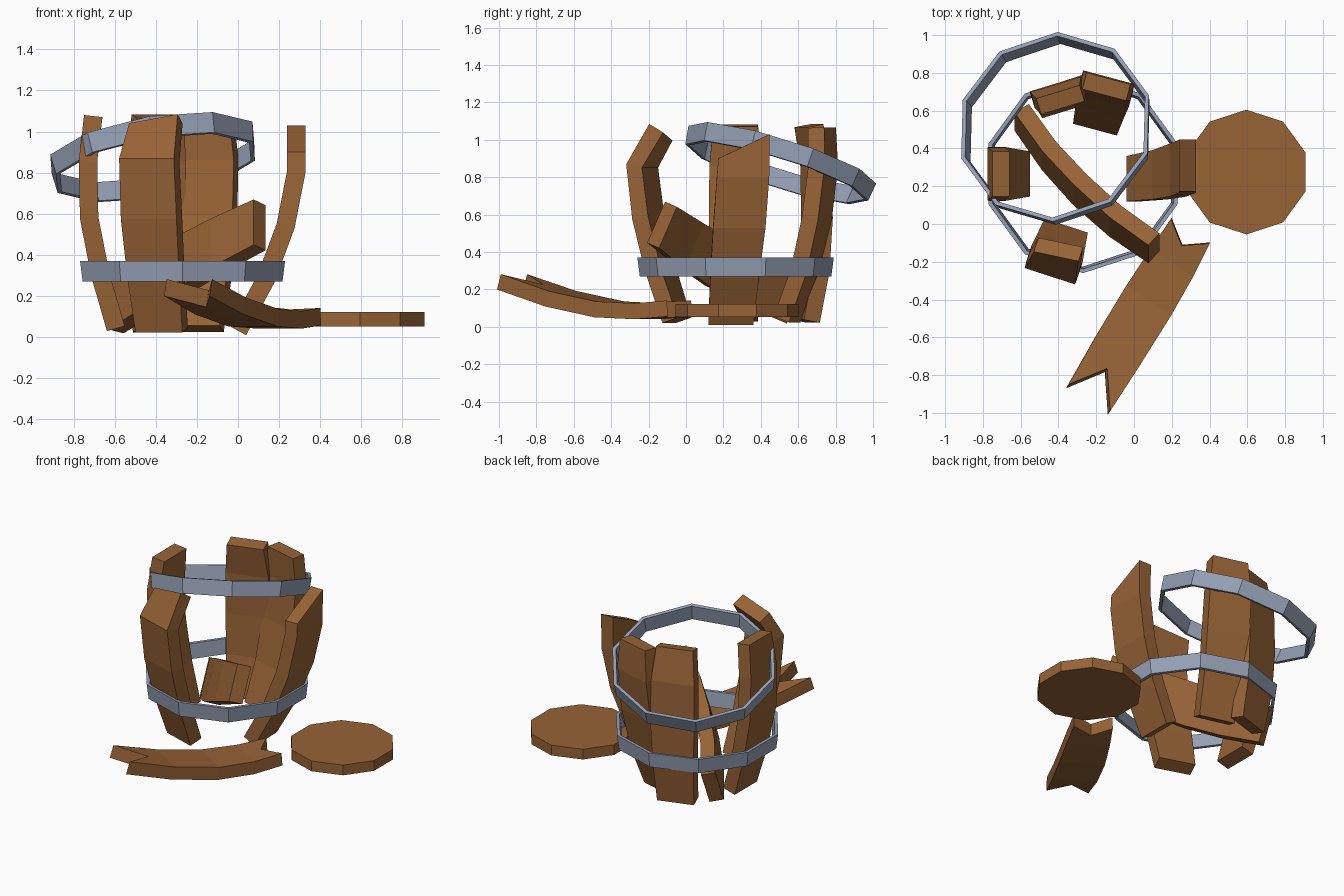
import bpy, bmesh, math
from mathutils import Vector, Matrix

if "Cube" in bpy.data.objects:
    bpy.data.objects.remove(bpy.data.objects["Cube"])

def material(name, rgb):
    m = bpy.data.materials.new(name)
    m.diffuse_color = (*rgb, 1)
    m.use_nodes = True
    m.node_tree.nodes["Principled BSDF"].inputs["Base Color"].default_value = m.diffuse_color
    return m

WOOD = material("wood", (0.31, 0.125, 0.037))
METAL = material("metal", (0.30, 0.35, 0.46))
BARREL = Vector((-0.27, 0.265, 0))

def finish(name, bm, mat):
    bmesh.ops.recalc_face_normals(bm, faces=bm.faces)
    me = bpy.data.meshes.new(name)
    bm.to_mesh(me)
    bm.free()
    me.materials.append(mat)
    ob = bpy.data.objects.new(name, me)
    bpy.context.collection.objects.link(ob)
    return ob

def stave(name, centres, across, widths, thick=0.09, start=(0, 0, 0), end=(0, 0, 0)):
    """Bent plank; start/end push left, middle and right of each end along the plank."""
    pts = [Vector(c) for c in centres]
    u = Vector(across).normalized()
    last = len(pts) - 1
    bm = bmesh.new()
    rings = []
    for i, p in enumerate(pts):
        t = Vector()
        if i > 0:
            t += (p - pts[i - 1]).normalized()
        if i < last:
            t += (pts[i + 1] - p).normalized()
        t.normalize()
        n = t.cross(u).normalized() * thick / 2
        off = start if i == 0 else end if i == last else (0, 0, 0)
        row = [p + u * widths[i] * (k - 1) / 2 + t * off[k] for k in range(3)]
        rings.append([bm.verts.new(q) for q in
                      [r + n for r in row] + [r - n for r in reversed(row)]])
    for a, b in zip(rings, rings[1:]):
        for k in range(6):
            j = (k + 1) % 6
            bm.faces.new((a[k], a[j], b[j], b[k]))
    for r in (rings[0], rings[-1]):
        bm.faces.new((r[0], r[1], r[4], r[5]))
        bm.faces.new((r[1], r[2], r[3], r[4]))
    return finish(name, bm, WOOD)

def standing_stave(name, angle, profile, widths, **kw):
    """Upright stave: profile is (radius, z) around the barrel axis."""
    a = math.radians(angle)
    out = Vector((math.cos(a), math.sin(a), 0))
    side = Vector((-math.sin(a), math.cos(a), 0))
    stave(name, [BARREL + out * r + Vector((0, 0, z)) for r, z in profile], side, widths, **kw)

def hoop(name, centre, normal=(0, 0, 1), h=0.1, r_low=0.512, r_top=0.525, t=0.022):
    rot = Vector((0, 0, 1)).rotation_difference(Vector(normal)).to_matrix().to_4x4()
    bm = bmesh.new()
    rings = []
    for i in range(10):
        a = math.radians(90 + 36 * i)
        rings.append([bm.verts.new((r * math.cos(a), r * math.sin(a), z)) for r, z in
                      ((r_low, -h / 2), (r_top, h / 2), (r_top - t, h / 2), (r_low - t, -h / 2))])
    for i in range(10):
        a, b = rings[i], rings[(i + 1) % 10]
        for k in range(4):
            j = (k + 1) % 4
            bm.faces.new((a[k], b[k], b[j], a[j]))
    bm.transform(Matrix.Translation(centre) @ rot)
    finish(name, bm, METAL)

# Metal hoops: one in place, one slipped and tilted
hoop("lower_hoop", (-0.27, 0.265, 0.32))
hoop("upper_hoop", (-0.41, 0.5, 0.873), (-0.171, 0.312, 1))

# Staves still standing
W = (0.24, 0.265, 0.285, 0.28, 0.24)
standing_stave("left_stave", 180,
               [(0.325, 0.04), (0.40, 0.3), (0.455, 0.58), (0.46, 0.86), (0.435, 1.075)], W)
standing_stave("back_left_stave", 107,
               [(0.39, 0.03), (0.44, 0.3), (0.455, 0.58), (0.45, 0.86), (0.41, 1.075)], W)
standing_stave("back_right_stave", 75,
               [(0.285, 0.04), (0.385, 0.3), (0.45, 0.58), (0.485, 0.86), (0.478, 1.065)], W)
standing_stave("front_stave", 252,
               [(0.33, 0.035), (0.42, 0.3), (0.49, 0.58), (0.525, 0.86), (0.42, 1.04)],
               W, end=(-0.025, 0, 0.025))
stave("right_stave",
      [(0.0, 0.24, 0.03), (0.135, 0.26, 0.28), (0.232, 0.285, 0.54),
       (0.283, 0.305, 0.80), (0.284, 0.31, 0.965)],
      (0, 1, 0), (0.24, 0.26, 0.28, 0.28, 0.27), end=(-0.065, 0, 0.065))

# Stave fallen across the inside
stave("fallen_stave",
      [(-0.595, 0.565, 0.137), (-0.45, 0.36, 0.235), (-0.285, 0.18, 0.34),
       (-0.10, 0.015, 0.445), (0.105, -0.128, 0.545)],
      (0, 0.4, 0.92), (0.24, 0.26, 0.28, 0.26, 0.24))

# Broken stave on the ground with notched ends
stave("ground_stave",
      [(-0.243, -0.93, 0.24), (-0.085, -0.67, 0.15), (0.075, -0.41, 0.093),
       (0.20, -0.205, 0.083), (0.30, -0.035, 0.098)],
      (0.845, -0.535, 0), (0.262, 0.28, 0.285, 0.27, 0.243),
      thick=0.085, start=(0, 0.19, 0), end=(0, -0.09, 0))

# Round barrel lid beside the barrel
bm = bmesh.new()
bmesh.ops.create_cone(bm, cap_ends=True, segments=10, radius1=0.33, radius2=0.33, depth=0.07,
                      matrix=Matrix.Translation((0.595, 0.275, 0.086))
                      @ Matrix.Rotation(math.radians(90), 4, 'Z'))
ob = finish("lid", bm, WOOD)
v = max(ob.data.vertices, key=lambda w: w.co.y).co
if abs(v.x - 0.595) > 0.05:
    ob.data.transform(Matrix.Translation((0.595, 0.275, 0))
                      @ Matrix.Rotation(math.radians(18), 4, 'Z')
                      @ Matrix.Translation((-0.595, -0.275, 0)))
